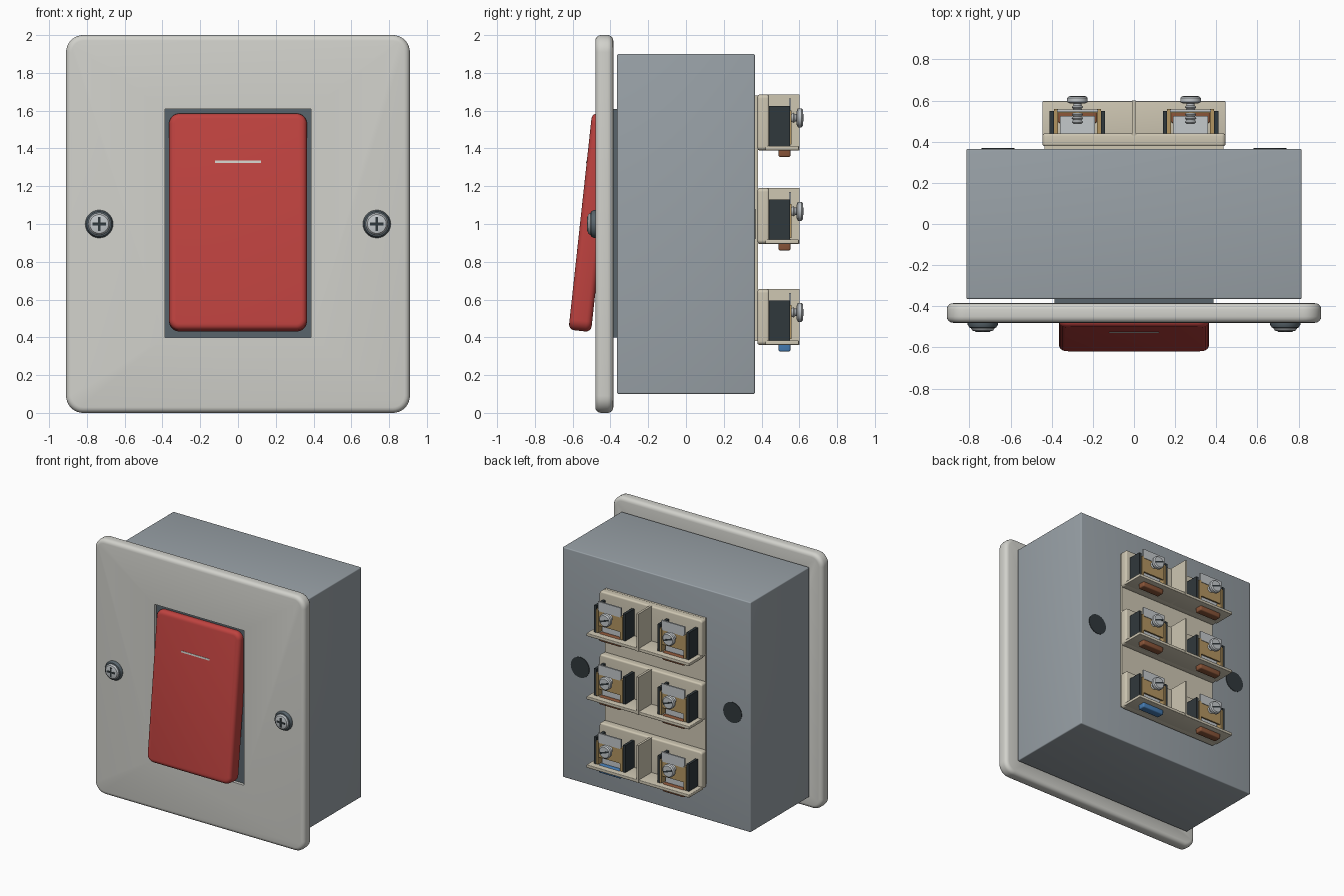
import bpy, bmesh, math
from mathutils import Matrix, Vector

if "Cube" in bpy.data.objects:
    bpy.data.objects.remove(bpy.data.objects["Cube"])


def mat(name, r, g, b):
    m = bpy.data.materials.new(name)
    m.diffuse_color = (r, g, b, 1)
    m.use_nodes = True
    m.node_tree.nodes["Principled BSDF"].inputs["Base Color"].default_value = m.diffuse_color
    return m


PLATE = mat("plate_white", 0.64, 0.64, 0.60)
STEEL = mat("box_grey", 0.32, 0.36, 0.39)
SLATE = mat("slate", 0.10, 0.13, 0.15)
DARK = mat("dark", 0.03, 0.04, 0.045)
RED = mat("rocker_red", 0.52, 0.055, 0.05)
CREAM = mat("cream", 0.62, 0.57, 0.45)
BRASS = mat("brass", 0.45, 0.30, 0.12)
SILVER = mat("silver", 0.55, 0.58, 0.60)
BROWN = mat("brown", 0.25, 0.09, 0.04)
BLUE = mat("blue", 0.06, 0.20, 0.45)


def finish(name, bm, material):
    bmesh.ops.recalc_face_normals(bm, faces=bm.faces[:])
    me = bpy.data.meshes.new(name)
    bm.to_mesh(me)
    bm.free()
    ob = bpy.data.objects.new(name, me)
    bpy.context.collection.objects.link(ob)
    me.materials.append(material)
    bpy.ops.object.select_all(action='DESELECT')
    ob.select_set(True)
    bpy.context.view_layer.objects.active = ob
    bpy.ops.object.shade_smooth_by_angle(angle=math.radians(35))
    return ob


def box(name, x, y, z, material, corner=0, edge=0):
    """Box from (min, max) ranges; corner rounds the outline seen along y, edge rounds the rims."""
    bm = bmesh.new()
    size = Vector((x[1] - x[0], y[1] - y[0], z[1] - z[0]))
    centre = Vector((sum(x) / 2, sum(y) / 2, sum(z) / 2))
    bmesh.ops.create_cube(bm, size=1, matrix=Matrix.Translation(centre) @ Matrix.Diagonal(size).to_4x4())
    if corner:
        along_y = [e for e in bm.edges if abs(e.verts[0].co.y - e.verts[1].co.y) > 1e-5]
        bmesh.ops.bevel(bm, geom=along_y, offset=corner, segments=8, profile=0.5, affect='EDGES')
    if edge:
        rims = [e for e in bm.edges if e.calc_face_angle(0) > math.radians(40)]
        bmesh.ops.bevel(bm, geom=rims, offset=edge, segments=4, profile=0.5, affect='EDGES')
    return finish(name, bm, material)


def lathe(name, x, z, profile, material, n=28):
    """Spin (radius, y) points around an axis parallel to y, with closed ends."""
    bm = bmesh.new()
    rings = []
    for r, y in profile:
        rings.append([bm.verts.new((x + r * math.cos(2 * math.pi * i / n), y,
                                    z + r * math.sin(2 * math.pi * i / n))) for i in range(n)])
    for a, b in zip(rings, rings[1:]):
        for i in range(n):
            j = (i + 1) % n
            bm.faces.new((a[i], a[j], b[j], b[i]))
    bm.faces.new(rings[0])
    bm.faces.new(rings[-1])
    return finish(name, bm, material)


# Face plate with the rocker opening cut through
plate = box("face_plate", (-0.91, 0.91), (-0.48, -0.385), (0, 2), PLATE, 0.09, 0.03)
cutter = box("opening_cutter", (-0.387, 0.387), (-0.7, -0.2), (0.4, 1.61), SLATE)
cutter.hide_render = True
cut = plate.modifiers.new("opening", 'BOOLEAN')
cut.operation = 'DIFFERENCE'
cut.object = cutter
bpy.context.view_layer.objects.active = plate
bpy.ops.object.modifier_apply(modifier=cut.name)
bpy.data.objects.remove(cutter)

# Back box, switch well and knockouts
box("back_box", (-0.815, 0.815), (-0.365, 0.365), (0.1, 1.9), STEEL, 0, 0.008)
box("switch_well", (-0.387, 0.387), (-0.455, -0.36), (0.4, 1.61), SLATE)
for s in (-1, 1):
    lathe("fixing_hole", s * 0.66, 1.0, [(0.08, 0.35), (0.08, 0.369)], DARK)

# Tilted rocker with its indicator line
rocker = box("rocker", (-0.365, 0.365), (-0.06, 0.06), (-0.577, 0.577), RED, 0.055, 0.03)
line = box("indicator_line", (-0.122, 0.122), (-0.063, -0.05), (0.31, 0.323), PLATE)
for ob in (rocker, line):
    ob.location = (0, -0.5, 1.008)
    ob.rotation_euler.x = math.radians(-6.2)

# Plate screws: collar, domed head, cross slot
for s in (-1, 1):
    x = s * 0.735
    lathe("screw_collar", x, 1.0, [(0.074, -0.47), (0.074, -0.488), (0.066, -0.503),
                                   (0.058, -0.505), (0.052, -0.495)], SLATE)
    lathe("plate_screw", x, 1.0, [(0.058, -0.48), (0.058, -0.508), (0.05, -0.518), (0.03, -0.523)], SILVER)
    box("screw_slot_h", (x - 0.036, x + 0.036), (-0.525, -0.50), (0.993, 1.007), DARK)
    box("screw_slot_v", (x - 0.007, x + 0.007), (-0.525, -0.50), (0.964, 1.036), DARK)


def terminal(x, z, tab):
    """Clamp terminal centred on x, standing on the shelf whose underside is z."""
    for s in (-1, 1):
        def side(a, b):
            return tuple(sorted((x + s * a, x + s * b)))
        box("terminal_wall", side(0.114, 0.135), (0.43, 0.55), (z + 0.02, z + 0.235), DARK)
        box("clamp_side", side(0.095, 0.114), (0.43, 0.558), (z + 0.03, z + 0.21), BRASS)
    box("clamp_front", (x - 0.095, x + 0.095), (0.54, 0.552), (z + 0.085, z + 0.2), BRASS)
    box("clamp_block", (x - 0.085, x + 0.085), (0.43, 0.525), (z + 0.03, z + 0.135), SILVER)
    box("marker_strip", (x - 0.1, x + 0.1), (0.544, 0.556), (z + 0.2, z + 0.275), SILVER)
    # Threaded terminal screw with slotted head
    thread = [(0.018, 0.485)]
    for i in range(5):
        y = 0.49 + i * 0.018
        thread += [(0.028, y + 0.006), (0.02, y + 0.015)]
    lathe("screw_thread", x, z + 0.172, thread + [(0.02, 0.592)], SILVER, 16)
    lathe("screw_head", x, z + 0.172, [(0.034, 0.585), (0.05, 0.592), (0.05, 0.612),
                                       (0.042, 0.62)], SILVER, 24)
    slot = box("screw_slot", (-0.04, 0.04), (0.61, 0.6215), (-0.006, 0.006), DARK)
    slot.location = (x, 0, z + 0.172)
    slot.rotation_euler.y = math.radians(20)
    # Coloured tab below the shelf
    box("wire_tab", (x - 0.095, x + 0.095), (0.49, 0.553), (z - 0.036, z + 0.03), tab, 0, 0.01)


# Terminal strip: backing panel and three rows of two terminals
box("terminal_panel", (-0.435, 0.435), (0.36, 0.382), (0.38, 1.68), CREAM)
for row, z in enumerate((0.36, 0.895, 1.39)):
    box("terminal_base", (-0.445, 0.445), (0.378, 0.44), (z, z + 0.295), CREAM, 0.02, 0.012)
    box("terminal_shelf", (-0.445, 0.445), (0.42, 0.597), (z, z + 0.024), CREAM, 0, 0.005)
    box("terminal_divider", (-0.009, 0.009), (0.42, 0.6), (z, z + 0.295), CREAM)
    for s in (-1, 1):
        terminal(s * 0.275, z, BLUE if row == 0 and s > 0 else BROWN)
